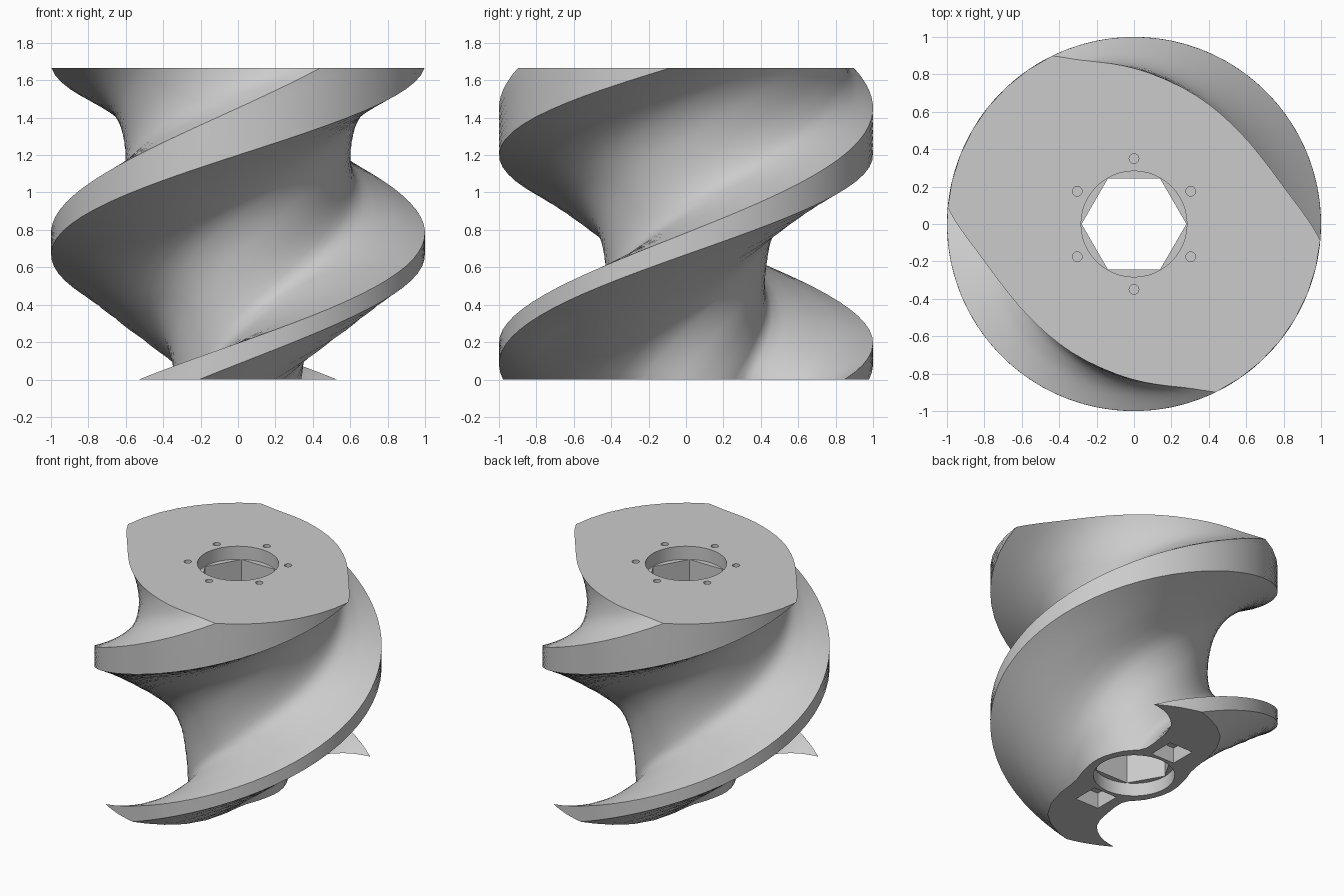
import bpy
import bmesh
from math import sin, cos, radians, pi
from mathutils import Matrix

if "Cube" in bpy.data.objects:
    bpy.data.objects.remove(bpy.data.objects["Cube"])

HEIGHT = 1.665
ROWS = 44

grey = bpy.data.materials.new("plain grey")
grey.use_nodes = True
grey.diffuse_color = (0.6, 0.6, 0.6, 1)
grey.node_tree.nodes["Principled BSDF"].inputs["Base Color"].default_value = (0.6, 0.6, 0.6, 1)

# Groove profile: (fraction across the groove, relative depth) at each end
LOW = [(0, 0), (.125, .29), (.29, .83), (.45, .97), (.65, 1),
       (.85, .99), (.95, .92), (.98, .5), (.99, .2), (1, 0)]
HIGH = [(0, 0), (.12, .58), (.24, .88), (.38, 1), (.52, .98),
        (.68, .84), (.82, .6), (.9, .42), (.95, .25), (1, 0)]
HOOK = [0, 0, 0, 0, 0, .02, .08, .1, .06, 0]  # undercut of the flight near the base


def spline(points, steps):
    """Catmull-Rom samples through 2D points, without the last one."""
    pts = [points[0]] + points + [points[-1]]
    out = []
    for a, b, c, d in zip(pts, pts[1:], pts[2:], pts[3:]):
        for i in range(steps):
            s = i / steps
            out.append(tuple(
                .5 * (2 * q + (r - p) * s + (2 * p - 5 * q + 4 * r - w) * s ** 2
                      + (3 * q - p - 3 * r + w) * s ** 3)
                for p, q, r, w in zip(a, b, c, d)))
    return out


def section(t):
    """Polar outline of the two-start screw at relative height t."""
    upper = -302 + 238 * t + 40 * t * (1 - t)
    lower = -282 + 277 * t - 38 * t * (1 - t)
    depth = 1 - (.34 + .13 * t + .28 * t * t)
    span = upper + 180 - lower
    fade = (1 - t) ** 12
    profile = [(a[0] + (b[0] - a[0]) * t + h * fade, a[1] + (b[1] - a[1]) * t)
               for a, b, h in zip(LOW, HIGH, HOOK)]
    half = [(lower + u * span, min(1, 1 - d * depth)) for u, d in spline(profile, 3)]
    land = 7
    half += [(upper + 180 + (lower - upper) * i / land, 1) for i in range(land)]
    return [(a + turn, r) for turn in (0, 180) for a, r in half]


def finish(bm, name):
    bmesh.ops.recalc_face_normals(bm, faces=bm.faces)
    mesh = bpy.data.meshes.new(name)
    bm.to_mesh(mesh)
    bm.free()
    mesh.materials.append(grey)
    obj = bpy.data.objects.new(name, mesh)
    bpy.context.collection.objects.link(obj)
    return obj


# Screw body: stacked sections joined by quads, with flat ends
bm = bmesh.new()
rings = []
for row in range(ROWS + 1):
    t = row / ROWS
    rings.append([bm.verts.new((r * cos(radians(a)), r * sin(radians(a)), t * HEIGHT))
                  for a, r in section(t)])
for low, high in zip(rings, rings[1:]):
    for i in range(len(low)):
        bm.faces.new((low[i - 1], low[i], high[i], high[i - 1]))
bm.faces.new(rings[0][::-1])
bm.faces.new(rings[-1])
body = finish(bm, "screw_body")


def cut(name, sides, radius, x, y, bottom, top, turn=0):
    """Subtract an upright prism from the body."""
    bm = bmesh.new()
    bmesh.ops.create_cone(
        bm, cap_ends=True, segments=sides, radius1=radius, radius2=radius, depth=top - bottom,
        matrix=Matrix.Translation((x, y, (top + bottom) / 2)) @ Matrix.Rotation(turn, 4, 'Z'))
    # Align the first corner with the x axis
    cutter = finish(bm, name)
    cutter.hide_render = True
    mod = body.modifiers.new(name, 'BOOLEAN')
    mod.operation = 'DIFFERENCE'
    mod.solver = 'EXACT'
    mod.object = cutter
    bpy.ops.object.modifier_apply(modifier=name)
    bpy.data.objects.remove(cutter)


bpy.ops.object.select_all(action='DESELECT')
body.select_set(True)
bpy.context.view_layer.objects.active = body

# Hexagonal bore with round recesses at both ends
cut("hex_bore", 6, .28, 0, 0, -.2, HEIGHT + .2, pi / 6)
cut("top_recess", 48, .283, 0, 0, HEIGHT - .1, HEIGHT + .2)
cut("bottom_recess", 48, .283, 0, 0, -.2, .1)

# Ring of small holes in the top
for k in range(6):
    a = radians(30 + 60 * k)
    cut("pin_hole", 16, .026, .35 * cos(a), .35 * sin(a), HEIGHT - .15, HEIGHT + .1)

# Square pockets in the underside
for side in (-1, 1):
    cut("square_pocket", 4, .1 * 2 ** .5, 0, .41 * side, -.1, .12, pi / 4)

# Make sure the hexagon corners and shading are clean
bpy.ops.object.shade_smooth_by_angle(angle=radians(32))
